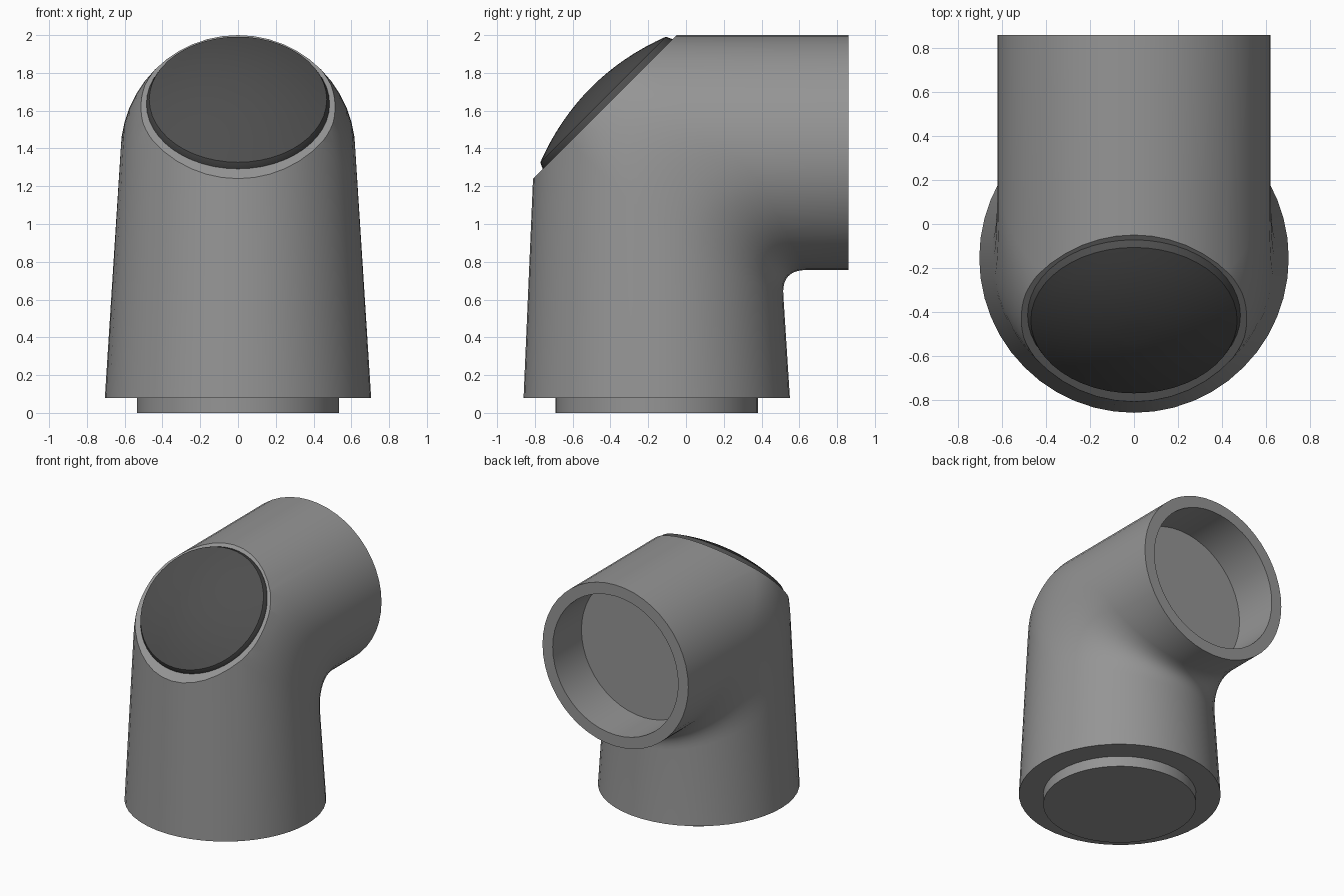
import bpy, bmesh
from math import sin, cos, pi
from mathutils import Vector

cube = bpy.data.objects.get("Cube")
if cube:
    bpy.data.objects.remove(cube)

SEG = 48
AXIS_Y, AXIS_Z, R = -0.155, 1.378, 0.622   # column axis, pipe axis, pipe radius
BACK, HEM, HEM_R = 0.86, 0.08, 0.705       # open end, column bottom and its radius
CUT = Vector((0, -0.415, 1.635))           # centre of the slanted face
CUT_N = Vector((0, -1, 1)).normalized()


def material(name, value):
    m = bpy.data.materials.new(name)
    m.use_nodes = True
    colour = (value, value, value, 1)
    m.diffuse_color = colour
    m.node_tree.nodes["Principled BSDF"].inputs["Base Color"].default_value = colour
    return m


def finish(name, bm, mat, angle=0.6):
    bmesh.ops.recalc_face_normals(bm, faces=bm.faces)
    mesh = bpy.data.meshes.new(name)
    bm.to_mesh(mesh)
    bm.free()
    mesh.materials.append(mat)
    ob = bpy.data.objects.new(name, mesh)
    bpy.context.collection.objects.link(ob)
    bpy.ops.object.select_all(action='DESELECT')
    ob.select_set(True)
    bpy.context.view_layer.objects.active = ob
    bpy.ops.object.shade_smooth_by_angle(angle=angle)
    return ob


def loft(bm, paths):
    """Skin a closed loop of equally long paths; return the vertex grid."""
    grid = [[bm.verts.new(p) for p in path] for path in paths]
    for a, b in zip(grid, grid[1:] + grid[:1]):
        for i in range(len(a) - 1):
            bm.faces.new((a[i], a[i + 1], b[i + 1], b[i]))
    return grid


def elbow_path(t):
    """One line from the hem, round the bend, and into the open socket."""
    s, c = sin(t), cos(t)
    corner_z = AXIS_Z - R * c
    r = HEM_R - (HEM_R - R) * (corner_z - HEM) / (AXIS_Z - HEM)
    r = max(r, R)
    hem = Vector((HEM_R * s, AXIS_Y + HEM_R * c, HEM))
    corner = Vector((r * s, AXIS_Y + r * c, corner_z))
    end = Vector((R * s, BACK, corner_z))
    fillet = min(0.13 + 0.35 * (1 - c), 0.39)
    a = corner + (hem - corner).normalized() * fillet
    b = Vector((R * s, corner.y + fillet, corner_z))
    path = [hem]
    for i in range(13):
        u = i / 12
        path.append(a * (1 - u) ** 2 + corner * 2 * u * (1 - u) + b * u * u)
    path.append(end)
    for y in (BACK, 0.51):
        path.append(Vector((0.535 * s, y, AXIS_Z - 0.535 * c)))
    return path


grey = material("mid grey", 0.3)
dark = material("dark grey", 0.075)

# Elbow body with a socket at the back and a slanted flat at the front
bm = bmesh.new()
grid = loft(bm, [elbow_path(2 * pi * k / SEG) for k in range(SEG)])
bm.faces.new([line[0] for line in grid])
bm.faces.new([line[-1] for line in grid])
cut = bmesh.ops.bisect_plane(bm, geom=bm.verts[:] + bm.edges[:] + bm.faces[:],
                             plane_co=CUT, plane_no=CUT_N, clear_outer=True)
rim = [e for e in cut["geom_cut"] if isinstance(e, bmesh.types.BMEdge)]
bmesh.ops.contextual_create(bm, geom=rim)
finish("elbow_body", bm, grey)

# Foot under the column
bm = bmesh.new()
bmesh.ops.create_cone(bm, cap_ends=True, segments=SEG, radius1=0.535,
                      radius2=0.535, depth=0.1)
finish("foot_ring", bm, grey).location = (0, AXIS_Y, 0.05)

# Domed lens on the slanted flat
profile = [(0.485, -0.01), (0.485, 0.002), (0.47, 0.034)]
for i in range(1, 8):
    q = 1 - i / 8
    profile.append((0.47 * q, 0.034 + 0.09 * (1 - q * q)))
bm = bmesh.new()
grid = loft(bm, [[(r * sin(2 * pi * k / SEG), r * cos(2 * pi * k / SEG), h)
                  for r, h in profile] for k in range(SEG)])
bm.faces.new([line[-1] for line in grid])
lens = finish("domed_lens", bm, dark, 0.5)
lens.location = CUT
lens.rotation_euler.x = pi / 4
